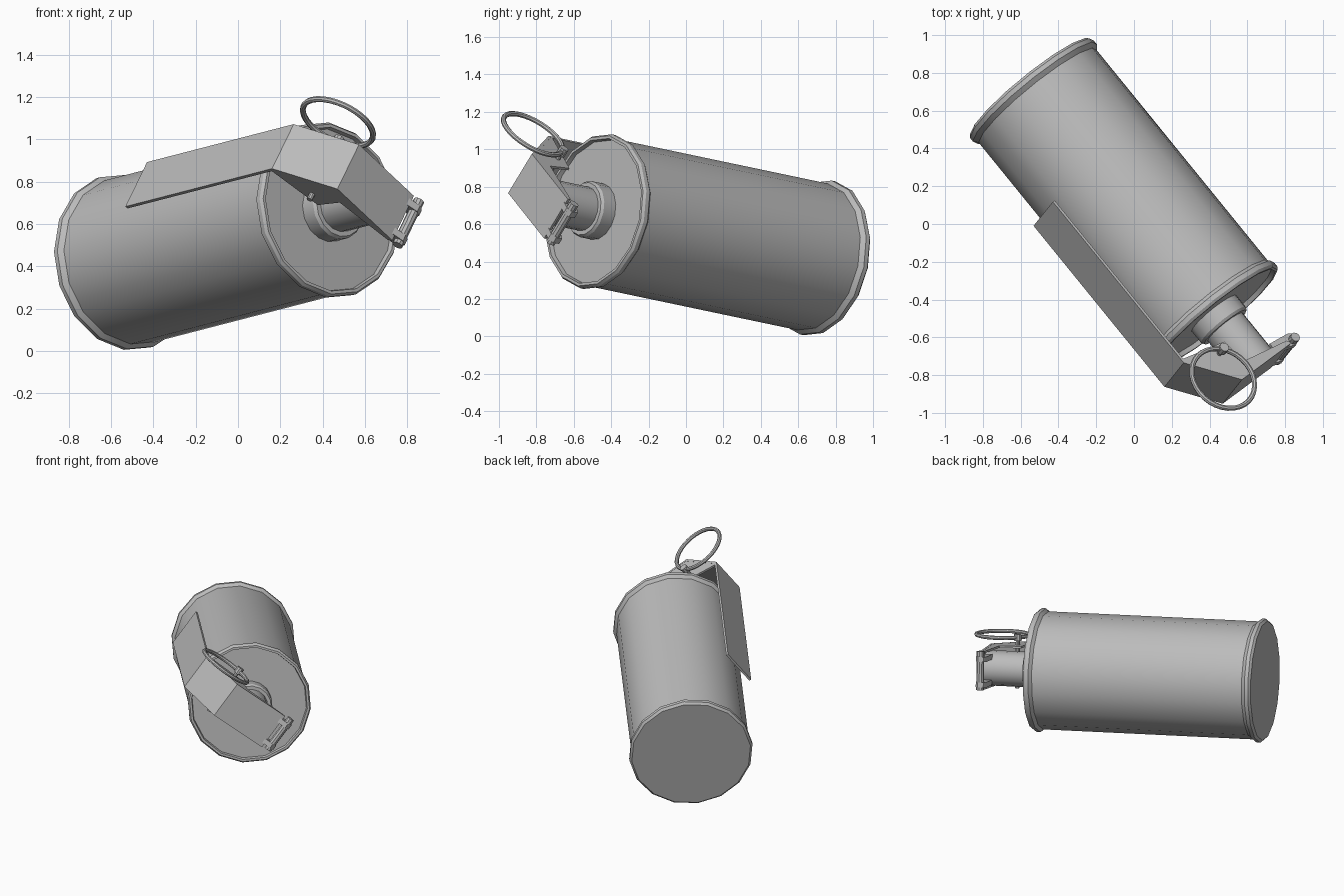
import bpy, bmesh, math
from mathutils import Matrix, Vector

cube = bpy.data.objects.get("Cube")
if cube:
    bpy.data.objects.remove(cube, do_unlink=True)

# Single grey metal
metal = bpy.data.materials.new("grey_metal")
metal.use_nodes = True
GREY = (0.5, 0.5, 0.5, 1.0)
metal.diffuse_color = GREY
metal.node_tree.nodes["Principled BSDF"].inputs["Base Color"].default_value = GREY

# Canister frame: X across the lever, Y out towards the lever, Z along the can
axis = Vector((0.6225, -0.7658, 0.161)).normalized()
side = Vector((-axis.y, axis.x, 0)).normalized()
up = axis.cross(side)
across = 0.6 * side + 0.8 * up
out = -0.8 * side + 0.6 * up
FRAME = Matrix((across, out, axis)).transposed().to_4x4()
FRAME.translation = (-0.55, 0.725, 0.415)


def finish(name, bm):
    """Turn a bmesh built in the canister frame into a finished object."""
    bmesh.ops.recalc_face_normals(bm, faces=bm.faces)
    bm.transform(FRAME)
    mesh = bpy.data.meshes.new(name)
    bm.to_mesh(mesh)
    bm.free()
    mesh.materials.append(metal)
    obj = bpy.data.objects.new(name, mesh)
    bpy.context.collection.objects.link(obj)
    bpy.ops.object.select_all(action='DESELECT')
    obj.select_set(True)
    bpy.context.view_layer.objects.active = obj
    bpy.ops.object.shade_smooth_by_angle(angle=math.radians(30))
    return obj


def lathe(name, profile, sides=16, turn=7.2):
    """Revolve (radius, height) points around the can axis and cap the ends."""
    bm = bmesh.new()
    rings = []
    for r, z in profile:
        angles = [math.radians(turn) + math.tau * i / sides for i in range(sides)]
        rings.append([bm.verts.new((r * math.cos(a), r * math.sin(a), z)) for a in angles])
    for a, b in zip(rings, rings[1:]):
        for i in range(sides):
            j = (i + 1) % sides
            bm.faces.new((a[i], a[j], b[j], b[i]))
    bm.faces.new(rings[0])
    bm.faces.new(rings[-1])
    return finish(name, bm)


def slab(name, outline, x0, x1):
    """Extrude a closed (out, height) outline from x0 to x1."""
    bm = bmesh.new()
    a = [bm.verts.new((x0, r, z)) for r, z in outline]
    b = [bm.verts.new((x1, r, z)) for r, z in outline]
    n = len(outline)
    for i in range(n):
        j = (i + 1) % n
        bm.faces.new((a[i], a[j], b[j], b[i]))
    bm.faces.new(a)
    bm.faces.new(b)
    return finish(name, bm)


def rod(name, r, z, radius, x0, x1, sides=10):
    """Round bar running across the lever."""
    outline = [(r + radius * math.cos(math.tau * i / sides),
                z + radius * math.sin(math.tau * i / sides)) for i in range(sides)]
    return slab(name, outline, x0, x1)


# Can with rolled rims and a recessed top
lathe("canister", [(0.405, 0), (0.42, 0.015), (0.42, 0.04), (0.40, 0.065),
                   (0.40, 1.53), (0.42, 1.55), (0.42, 1.575), (0.41, 1.59),
                   (0.395, 1.59), (0.39, 1.565)])

# Collar and neck of the fuse
lathe("neck_collar", [(0.153, 1.555), (0.153, 1.645), (0.143, 1.66), (0.12, 1.66)])
lathe("fuse_neck", [(0.12, 1.56), (0.12, 1.94)])

# Bent lever plate
slab("lever", [(0.462, 0.617), (0.462, 1.73), (0.233, 1.975), (-0.17, 1.95),
               (-0.17, 1.935), (0.226, 1.958), (0.447, 1.724), (0.447, 0.617)],
     -0.133, 0.133)

# Folded cheeks, hinge arms on both sides
for name, s in (("right", -1), ("left", 1)):
    slab(name + "_lever_cheek", [(0.455, 1.728), (0.233, 1.970), (-0.17, 1.945),
                                 (-0.16, 1.925), (0.145, 1.895), (0.165, 1.75),
                                 (0.447, 1.71)], s * 0.118, s * 0.132)
    slab(name + "_hinge_arm", [(-0.08, 1.885), (-0.08, 1.935), (-0.215, 1.965),
                               (-0.245, 1.945), (-0.245, 1.905), (-0.215, 1.89)],
         s * 0.07, s * 0.105)

# Hinge pin and safety pin
rod("hinge_pin", -0.215, 1.935, 0.026, -0.125, 0.14)
rod("safety_pin", 0.24, 1.79, 0.014, -0.165, 0.18)
rod("safety_pin_eye", 0.24, 1.79, 0.026, 0.16, 0.205)

# Pull ring
bpy.ops.mesh.primitive_torus_add(major_segments=32, minor_segments=8,
                                 major_radius=0.18, minor_radius=0.014)
torus = bpy.context.object
bm = bmesh.new()
bm.from_mesh(torus.data)
bpy.data.objects.remove(torus, do_unlink=True)
bm.transform(Matrix.Translation((0.18, 0.36, 1.925)) @ Matrix.Rotation(math.pi / 2, 4, 'Y'))
ring = finish("pull_ring", bm)
bpy.ops.object.shade_smooth_by_angle(angle=math.radians(60))
